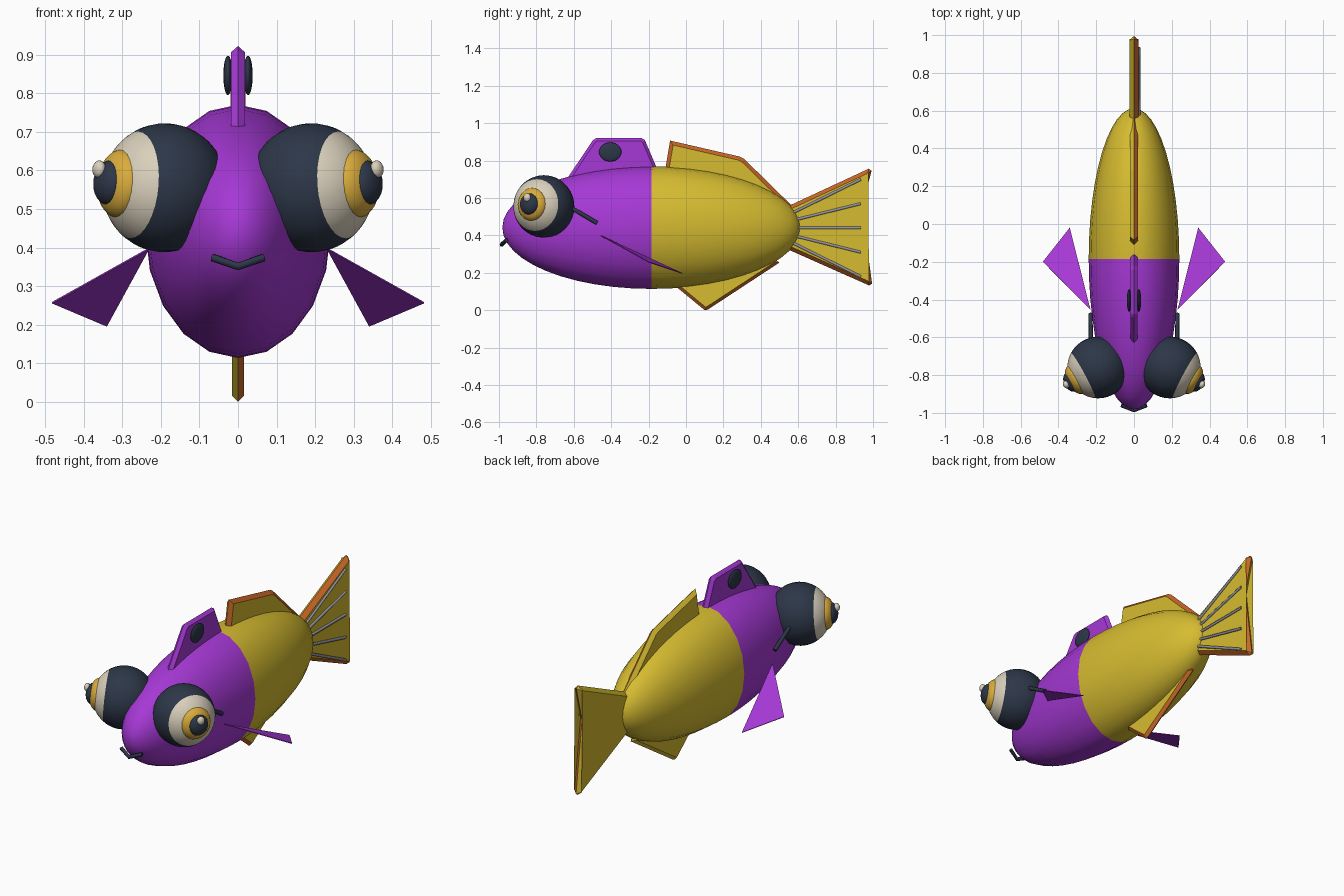
import bpy, bmesh, math
from mathutils import Matrix, Vector

if "Cube" in bpy.data.objects:
    bpy.data.objects.remove(bpy.data.objects["Cube"])


def mat(name, rgb):
    m = bpy.data.materials.new(name)
    m.diffuse_color = (*rgb, 1)
    m.use_nodes = True
    m.node_tree.nodes["Principled BSDF"].inputs["Base Color"].default_value = m.diffuse_color
    return m


PURPLE = mat("purple", (0.38, 0.04, 0.67))
YELLOW = mat("yellow", (0.67, 0.50, 0.03))
ORANGE = mat("orange", (0.60, 0.14, 0.02))
DARK = mat("dark_navy", (0.026, 0.038, 0.065))
CREAM = mat("cream", (0.70, 0.63, 0.50))
GOLD = mat("iris_gold", (0.70, 0.41, 0.045))
GREY = mat("ray_grey", (0.30, 0.30, 0.34))


def finish(bm, name, mats, rule=None, smooth=False):
    """Turn a bmesh into a named object, colouring faces by a rule."""
    bmesh.ops.recalc_face_normals(bm, faces=bm.faces)
    for f in bm.faces:
        f.smooth = smooth
        if rule:
            f.material_index = rule(f)
    me = bpy.data.meshes.new(name)
    bm.to_mesh(me)
    bm.free()
    for m in mats:
        me.materials.append(m)
    ob = bpy.data.objects.new(name, me)
    bpy.context.collection.objects.link(ob)
    return ob


def ellipsoid(name, centre, axis, radii, mats, rule=None, seg=24, rings=16):
    """UV sphere with its poles on axis; radii = (across, across, along)."""
    bm = bmesh.new()
    bmesh.ops.create_uvsphere(bm, u_segments=seg, v_segments=rings, radius=1)
    rot = Vector(axis).to_track_quat('Z', 'Y').to_matrix().to_4x4()
    bm.transform(Matrix.Translation(centre) @ rot @ Matrix.Diagonal((*radii, 1)))
    return finish(bm, name, mats, rule, smooth=True)


def rod(name, points, radius, material, sides=8):
    """Round bar swept through a few points."""
    cu = bpy.data.curves.new(name, 'CURVE')
    cu.dimensions = '3D'
    cu.bevel_depth = radius
    cu.bevel_resolution = max(0, sides // 2 - 2)
    cu.use_fill_caps = True
    sp = cu.splines.new('POLY')
    sp.points.add(len(points) - 1)
    for p, co in zip(sp.points, points):
        p.co = (*co, 1)
    cu.materials.append(material)
    ob = bpy.data.objects.new(name, cu)
    bpy.context.collection.objects.link(ob)
    return ob


def inset(pts, d):
    """Mitred inward offset of a clockwise (y, z) outline."""
    out = []
    for i, p in enumerate(pts):
        p, a, b = Vector(p), Vector(pts[i - 1]), Vector(pts[(i + 1) % len(pts)])
        e1, e2 = (p - a).normalized(), (b - p).normalized()
        n1, n2 = Vector((e1.y, -e1.x)), Vector((e2.y, -e2.x))
        out.append(p + (n1 + n2) * d / (1 + n1.dot(n2)))
    return out


def fin(name, pts, half, rim, mats):
    """Plate whose edge rises to a central ridge; the right-hand rim is trimmed."""
    bm = bmesh.new()
    inner = inset(pts, rim)
    ridge = [bm.verts.new((0, y, z)) for y, z in pts]
    sides = {s: [bm.verts.new((s * half, y, z)) for y, z in inner] for s in (-1, 1)}
    n = len(pts)
    for s, ring in sides.items():
        bm.faces.new(ring)
        for i in range(n):
            j = (i + 1) % n
            bm.faces.new((ridge[i], ridge[j], ring[j], ring[i]))

    def trim(f):
        return int(len(mats) > 1 and f.normal.x < 0.99 and f.calc_center_median().x > 0)
    return finish(bm, name, mats, trim)


# Body: long ellipsoid, front half purple, rear half yellow
SPLIT = -0.185
ellipsoid("body", (0, SPLIT, 0.442), (0, 1, 0), (0.24, 0.328, 0.797),
          [PURPLE, YELLOW], lambda f: int(f.calc_center_median().y > SPLIT),
          seg=20, rings=24)

# Fins along the centre line
fin("front_back_fin", [(-0.645, 0.69), (-0.497, 0.91), (-0.478, 0.922), (-0.24, 0.922),
                       (-0.22, 0.91), (-0.13, 0.70)], 0.018, 0.016, [PURPLE])
fin("rear_back_fin", [(-0.12, 0.70), (-0.085, 0.907), (0.285, 0.822), (0.31, 0.81),
                      (0.57, 0.555), (0.35, 0.55)], 0.02, 0.02, [YELLOW, ORANGE])
fin("belly_fin", [(0.10, 0.0), (-0.07, 0.14), (0.05, 0.25), (0.45, 0.29), (0.50, 0.255),
                  (0.116, 0.003)], 0.016, 0.016, [YELLOW, ORANGE])
fin("tail_fin", [(0.50, 0.535), (0.978, 0.757), (0.992, 0.745), (0.94, 0.545),
                 (0.995, 0.142), (0.98, 0.132), (0.50, 0.345)], 0.024, 0.02,
    [YELLOW, ORANGE])

# Rays on the right face of the tail
for i in range(5):
    k = 2 - i
    rod(f"tail_ray_{i + 1}", [(0.026, 0.57, 0.44 + 0.04 * k),
                              (0.026, 0.935, 0.44 + 0.13 * k)], 0.008, GREY, 6)

# Mouth: small V-shaped bar
rod("mouth", [(-0.066, -0.960, 0.374), (0, -0.986, 0.351), (0.066, -0.960, 0.374)],
    0.011, DARK, 6)

# Paired parts
for side, s in (("left", -1), ("right", 1)):
    aim = Vector((0.88 * s, -0.47, 0.08)).normalized()
    eye = Vector((0.19 * s, -0.76, 0.555))

    # Eyeball with dark lid behind and cream cap in front
    ellipsoid(f"{side}_eyeball", eye, aim, (0.163, 0.167, 0.163), [DARK, CREAM],
              lambda f: int((f.calc_center_median() - eye).dot(aim) > 0.091),
              seg=32, rings=32)
    ellipsoid(f"{side}_iris", eye + aim * 0.13, aim, (0.085, 0.089, 0.053), [GOLD])
    ellipsoid(f"{side}_pupil", eye + aim * 0.163, aim, (0.055, 0.058, 0.037), [DARK])
    ellipsoid(f"{side}_eye_glint", (0.36 * s, -0.85, 0.603), aim,
              (0.021, 0.023, 0.016), [CREAM], seg=16, rings=10)

    # Bar behind the eye
    rod(f"{side}_eye_bar", [(0.228 * s, -0.66, 0.575), (0.23 * s, -0.475, 0.466)],
        0.011, DARK)

    # Dark spot on the front back fin
    ellipsoid(f"{side}_fin_spot", (0.026 * s, -0.405, 0.846), (1, 0, 0),
              (0.06, 0.051, 0.012), [DARK])

    # Side fin: thin triangular blade
    bm = bmesh.new()
    tri = [(0.230, -0.455, 0.398), (0.34, -0.02, 0.197), (0.482, -0.20, 0.257)]
    bm.faces.new([bm.verts.new((x * s, y, z)) for x, y, z in tri])
    blade = finish(bm, f"{side}_side_fin", [PURPLE])
    sol = blade.modifiers.new("thickness", 'SOLIDIFY')
    sol.thickness = 0.004
    sol.offset = 0
